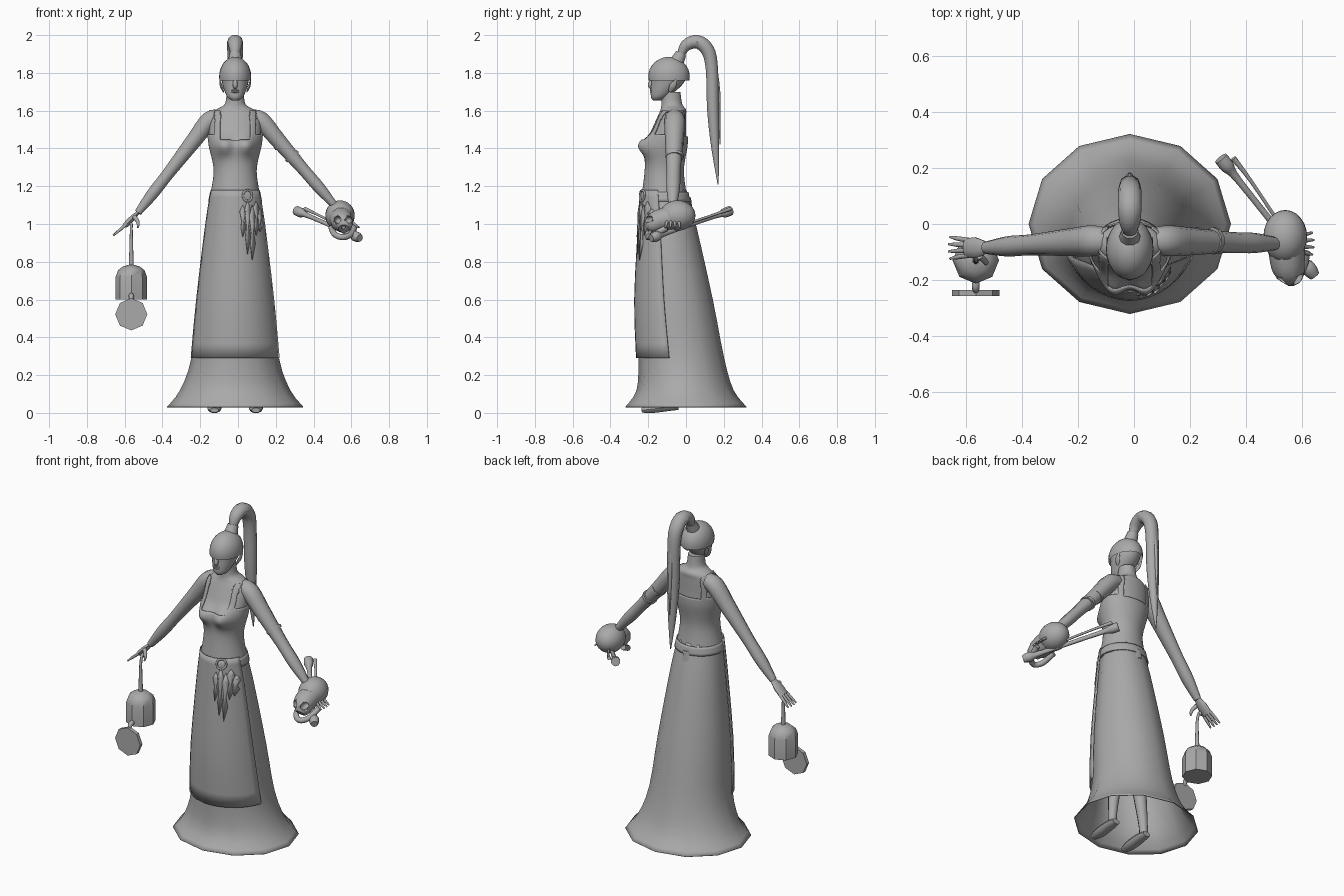
import bpy, bmesh, math
from mathutils import Vector, Matrix

old = bpy.data.objects.get("Cube")
if old:
    bpy.data.objects.remove(old, do_unlink=True)
GREY = (0.4, 0.4, 0.4, 1)
clay = bpy.data.materials.new("clay_grey")
clay.use_nodes = True
clay.diffuse_color = GREY
clay.node_tree.nodes["Principled BSDF"].inputs["Base Color"].default_value = GREY
CX = -0.015  # body centre line
AXIS_X, AXIS_Y, AXIS_Z = Matrix.Identity(3)

def finish(name, bm, thick=0, keep=None):
    if keep:
        drop = [face for face in bm.faces if not keep(face.calc_center_median())]
        bmesh.ops.delete(bm, geom=drop, context="FACES")
    bmesh.ops.recalc_face_normals(bm, faces=bm.faces)
    mesh = bpy.data.meshes.new(name)
    bm.to_mesh(mesh)
    bm.free()
    mesh.materials.append(clay)
    ob = bpy.data.objects.new(name, mesh)
    bpy.context.collection.objects.link(ob)
    if thick:
        shell = ob.modifiers.new("thickness", "SOLIDIFY")
        shell.thickness, shell.offset = thick, 0
    bpy.ops.object.select_all(action="DESELECT")
    ob.select_set(True)
    bpy.context.view_layer.objects.active = ob
    bpy.ops.object.shade_smooth_by_angle(angle=math.radians(40))
    return ob

def smooth_rows(rows, steps):
    """Catmull-Rom resampling of equal-length tuples."""
    rows = [Vector(row) for row in rows]
    padded = [rows[0], *rows, rows[-1]]
    result = []
    for a, b, c, d in zip(padded, padded[1:], padded[2:], padded[3:]):
        for t in (step / steps for step in range(steps)):
            result.append(b + (c - a) * t / 2 + (a * 2 - b * 5 + c * 4 - d) * t * t / 2
                          + (b * 3 - a - c * 3 + d) * t ** 3 / 2)
    return result + [rows[-1]]

def skin(rings, closed=True, caps=True):
    """Join successive rings of points with quads."""
    bm = bmesh.new()
    verts = [[bm.verts.new(point) for point in ring] for ring in rings]
    count = len(verts[0])
    for low, high in zip(verts, verts[1:]):
        for i in range(count if closed else count - 1):
            j = (i + 1) % count
            bm.faces.new((low[i], low[j], high[j], high[i]))
    if caps:
        bm.faces.new(verts[0])
        bm.faces.new(verts[-1])
    return bm

def loft(name, rows, steps=3, sides=24, grow=0, half_arc=math.pi, caps=True, shape=Vector,
         keep=None, thick=0, turn=0):
    """Upright loft centred on the front; each row is (z, half width, front y, back y)."""
    closed = half_arc == math.pi
    angles = [half_arc * (2 * i / sides - 1) + turn for i in range(sides if closed else sides + 1)]
    rings = [[shape(Vector((CX + (width + grow) * math.sin(a),
                            (front + back) / 2 - ((back - front) / 2 + grow) * math.cos(a), z)))
              for a in angles] for z, width, front, back in smooth_rows(rows, steps)]
    return finish(name, skin(rings, closed, caps), thick, keep)

def tube(name, rows, ref=AXIS_Y, flat=1, steps=4, sides=10):
    """Limb along a path of (x, y, z, radius along ref); flat scales the other radius."""
    path = smooth_rows(rows, steps)
    angles = [k * math.tau / sides for k in range(sides)]
    rings = []
    for i, row in enumerate(path):
        ahead, behind = path[min(i + 1, len(path) - 1)], path[max(i - 1, 0)]
        along = Vector((ahead - behind)[:3]).normalized()
        u = (ref - along * ref.dot(along)).normalized() * row[3]
        w = along.cross(u) * flat
        rings.append([Vector(row[:3]) + u * math.cos(a) + w * math.sin(a) for a in angles])
    return finish(name, skin(rings))

def mid_tube(name, rows, **options):
    """Tube lying in the body's middle plane; rows are (y, z, radius)."""
    return tube(name, [(CX, *row) for row in rows], ref=AXIS_X, **options)

def ball(name, centre, size, keep=None):
    bm = bmesh.new()
    place = Matrix.Translation(centre) @ Matrix.Diagonal((*size, 1))
    bmesh.ops.create_uvsphere(bm, u_segments=24, v_segments=16, radius=1, matrix=place)
    return finish(name, bm, keep=keep)

# Skirt: twelve-sided flared cone, open underneath, with a wrapped apron in front
skirt = [(0.03, 0.36, -0.32, 0.32), (0.12, 0.29, -0.26, 0.25), (0.29, 0.23, -0.25, 0.2),
         (0.6, 0.2, -0.26, 0.14), (1, 0.15, -0.24, 0.05), (1.18, 0.12, -0.23, 0)]
loft("skirt", skirt, sides=12, caps=False, thick=0.004)
loft("apron", skirt[2:], sides=16, grow=0.012, half_arc=1.3, caps=False, thick=0.005)
loft("waistband", [(1.12, 0.14, -0.24, 0.02), (1.17, 0.13, -0.24, 0.01)], half_arc=2,
     turn=math.pi, caps=False, thick=0.006)
mid_tube("back_tag", [(0.028, 1.08, 0.02), (0.02, 1.14, 0.02)], flat=0.3, steps=1, sides=4)

# Torso and neck with a modelled bust
def bust(point):
    if point.y < -0.1:
        for side in (-1, 1):
            offset = Vector((point.x - CX - side * 0.063, point.z - 1.415))
            point.y -= 0.05 * math.exp(-(offset.length / 0.05) ** 2)
    return point

torso = [(1.12, 0.13, -0.23, 0), (1.28, 0.105, -0.21, -0.02), (1.42, 0.132, -0.205, 0),
         (1.5, 0.138, -0.18, 0), (1.57, 0.13, -0.15, 0), (1.605, 0.1, -0.135, 0),
         (1.635, 0.055, -0.13, -0.02), (1.7, 0.045, -0.13, -0.03)]
loft("torso", torso, steps=6, sides=48, shape=bust)

# Bodice: a shell with scooped neck, armholes and shoulder straps
def on_bodice(point):
    across = abs(point.x - CX)
    if across < 0.078:
        return point.z < (1.44 if point.y < -0.08 else 1.46)
    return point.z < (1.6 if across < 0.108 else 1.47)

loft("bodice", torso[:-2], steps=8, sides=96, grow=0.006, caps=False, shape=bust,
     keep=on_bodice, thick=0.006)

# Head, blindfold cap and facial features
loft("head", [(1.655, 0.02, -0.175, -0.13), (1.67, 0.04, -0.185, -0.1), (1.7, 0.055, -0.187, -0.06),
              (1.75, 0.07, -0.185, -0.01), (1.82, 0.078, -0.18, 0.01), (1.87, 0.04, -0.13, -0.03)])
ball("blindfold_cap", (CX, -0.09, 1.78), (0.085, 0.11, 0.105), lambda point: point.z > 1.76)
mid_tube("nose", [(-0.18, 1.77, 0.008), (-0.19, 1.735, 0.013), (-0.18, 1.72, 0.009)])
for z in (1.699, 1.707):
    ball("lip", (CX, -0.184, z), (0.02, 0.008, 0.005))
for side in (-1, 1):
    tube("ear", [(CX + side * 0.062, -0.085, 1.7, 0.008), (CX + side * 0.074, -0.07, 1.73, 0.018),
                 (CX + side * 0.082, -0.05, 1.765, 0.004)], flat=0.4)

# Ponytail with its band and a thin loose strand
mid_tube("hair_band", [(-0.045, 1.865, 0.038), (-0.025, 1.905, 0.03)])
mid_tube("ponytail", [(-0.03, 1.89, 0.022), (0, 1.945, 0.036), (0.06, 1.965, 0.042),
                      (0.115, 1.92, 0.042), (0.137, 1.82, 0.038), (0.143, 1.6, 0.036),
                      (0.155, 1.4, 0.024), (0.17, 1.21, 0.003)], flat=0.9)
mid_tube("loose_strand", [(0.14, 1.9, 0.012), (0.17, 1.7, 0.012), (0.18, 1.42, 0.002)])

# Arms with hands: even steps from shoulder to wrist, then palm, fingers and thumb
def arm(name, side, shoulder, wrist):
    shoulder, wrist = Vector(shoulder), Vector(wrist)
    radii = (0.055, 0.05, 0.043, 0.037, 0.036, 0.022)
    rows = [(*shoulder.lerp(wrist, i / 5), r) for i, r in enumerate(radii)]
    inner = shoulder + Vector((-side * 0.06, 0, 0.015))
    tube(name + "_arm", [(*inner, 0.045), *rows], flat=0.9)

    def reach(out, across, down, radius):
        return (*(wrist + Vector((side * out, across, -down))), radius)

    tube(name + "_palm", [reach(0, 0, 0, 0.022), reach(0.035, 0, 0.035, 0.036),
                          reach(0.07, 0, 0.07, 0.034)], flat=0.45)
    for k in (-1.5, -0.5, 0.5, 1.5):
        tube(name + "_finger", [reach(0.06, 0.018 * k, 0.06, 0.009), reach(0.1, 0.022 * k, 0.095, 0.008),
                                reach(0.135 - 0.005 * abs(k), 0.026 * k, 0.12, 0.004)])
    tube(name + "_thumb", [reach(0.02, -0.03, 0.02, 0.012), reach(0, -0.05, 0.05, 0.01),
                           reach(0, -0.06, 0.08, 0.004)])

arm("right", -1, (-0.15, -0.06, 1.55), (-0.53, -0.085, 1.06))
arm("left", 1, (0.12, -0.06, 1.55), (0.51, -0.07, 1.1))
for x, z in ((0.22, 1.43), (0.28, 1.365)):
    tube("arm_band", [(x, -0.06, z, 0.049), (x + 0.011, -0.06, z - 0.013, 0.048)], flat=0.9)

# Hanging lantern: hook, domed eight-sided body, link and round plate
LAMP_X, LAMP_Y = -0.565, -0.13
tube("lantern_hook", [(LAMP_X, LAMP_Y + 0.035, 0.975, 0.005), (LAMP_X, LAMP_Y + 0.02, 1, 0.008),
                      (LAMP_X, LAMP_Y, 0.95, 0.008), (LAMP_X, LAMP_Y, 0.77, 0.013)], ref=AXIS_X)
dome = ((0.6, 0.083), (0.72, 0.083), (0.755, 0.07), (0.775, 0.045), (0.785, 0.01))
tube("lantern_body", [(LAMP_X, LAMP_Y, z, r) for z, r in dome], steps=1, sides=8)
tube("round_plate", [(LAMP_X, y, 0.522, 0.085) for y in (-0.235, -0.257)], ref=AXIS_X, steps=1, sides=8)
tube("plate_link", [(LAMP_X, -0.17, 0.62, 0.008), (LAMP_X, -0.225, 0.62, 0.014),
                    (LAMP_X, -0.24, 0.59, 0.008)], ref=AXIS_X)

# Skull in the left hand, with sockets cut out, and a curved jaw
ball("skull_cranium", (0.54, -0.045, 1.045), (0.078, 0.095, 0.08))
face = tube("skull_face", [(0.545, -0.09, 1.03, 0.066), (0.55, -0.15, 1.015, 0.06),
                           (0.56, -0.18, 0.995, 0.05), (0.56, -0.2, 0.975, 0.03)], ref=AXIS_X)
for dx, dz, r in ((-0.027, 0.012, 0.02), (0.027, 0.012, 0.02), (0, -0.025, 0.011)):
    cutter = ball("socket_cutter", (0.557 + dx, -0.19, 1.01 + dz), (r, 0.035, r))
    cutter.hide_render = True
    cutter.hide_set(True)
    cut = face.modifiers.new("socket", "BOOLEAN")
    cut.operation, cut.object, cut.solver = "DIFFERENCE", cutter, "EXACT"
tube("skull_jaw", [(0.555 + 0.06 * math.sin(a), -0.1 - 0.1 * math.cos(a), 0.98 - 0.05 * math.cos(a), 0.016)
                   for a in (k * math.pi / 4 for k in range(-2, 3))], ref=AXIS_Z)

# Bones carried behind the skull: knobbed shaft and thin rod
knob, tip = Vector((0.31, 0.235, 1.07)), Vector((0.645, -0.185, 0.925))
shaft = ((0, 0.026), (0.07, 0.026), (0.2, 0.013), (0.8, 0.014), (0.93, 0.028), (1, 0.02))
tube("long_bone", [(*knob.lerp(tip, t), r) for t, r in shaft], ref=AXIS_Z)
tube("thin_bone", [(0.355, 0.235, 1.08, 0.011), (0.42, 0.15, 1.05, 0.007), (0.52, 0, 1, 0.007)], ref=AXIS_Z)

# Hip ornament: a ring and flat pointed blades lying on the apron
def on_apron(x, z):
    _, width, front, back = min(smooth_rows(skirt, 8), key=lambda row: abs(row[0] - z))
    bulge = math.sqrt(max(0, 1 - ((x - CX) / (width + 0.012)) ** 2))
    return (x, (front + back) / 2 - ((back - front) / 2 + 0.012) * bulge - 0.006, z)

outline = [(0, 1), (1, 0.8), (0.4, 0.5), (1, 0.3), (0, 0), (-0.6, 0.3), (-0.3, 0.5), (-1, 0.8)]
for x, top, low in ((0.025, 1.1, 0.93), (0.05, 1.13, 0.84), (0.075, 1.1, 0.81),
                    (0.095, 1.12, 0.94), (0.115, 1.08, 0.96)):
    bm = bmesh.new()
    bm.faces.new([bm.verts.new(on_apron(x + 0.016 * u, low + (top - low) * v)) for u, v in outline])
    finish("hip_blade", bm, thick=0.006)
tube("hip_ring", [(*on_apron(0.05 + 0.024 * math.cos(a), 1.15 + 0.03 * math.sin(a)), 0.006)
                  for a in (k * math.tau / 12 for k in range(13))], steps=1)

# Legs and feet under the skirt
for name, side in (("right", -1), ("left", 1)):
    hip, ankle = CX + side * 0.08, CX + side * 0.11
    tube(name + "_leg", [(hip, -0.1, 1, 0.07), (hip, -0.1, 0.6, 0.05), (hip, -0.08, 0.4, 0.045),
                         (ankle, -0.07, 0.1, 0.026), (ankle, -0.07, 0.03, 0.026)])
    tube(name + "_foot", [(ankle, -0.04, 0.03, 0.025), (ankle, -0.09, 0.03, 0.035),
                          (ankle, -0.18, 0.02, 0.036), (ankle, -0.235, 0.014, 0.022)], ref=AXIS_X, flat=0.6)
